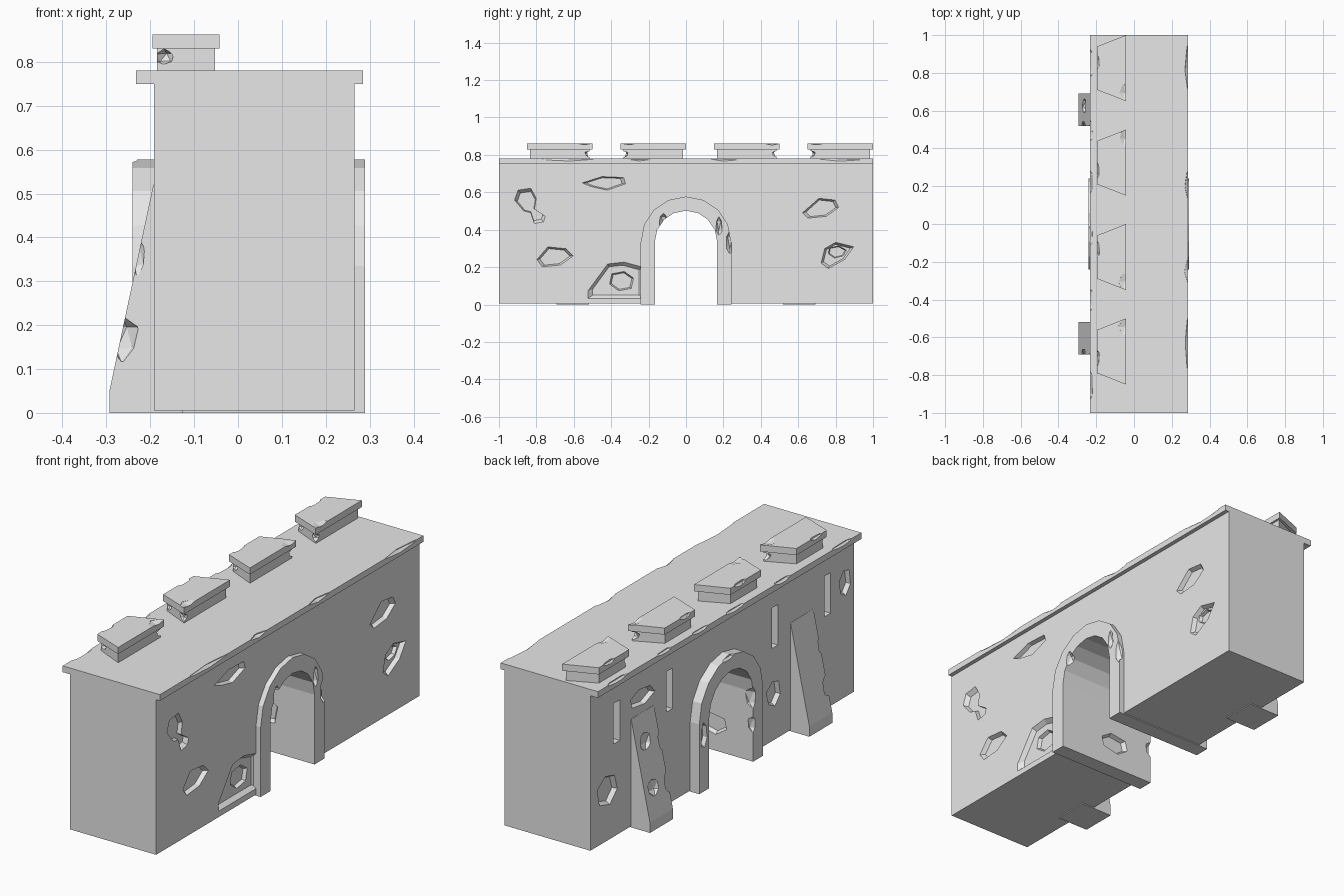
import bpy, bmesh, math, random
from mathutils import Vector

random.seed(4)
if "Cube" in bpy.data.objects:
    bpy.data.objects.remove(bpy.data.objects["Cube"])

stone = bpy.data.materials.new("grey stone")
stone.use_nodes = True
colour = (0.8, 0.8, 0.8, 1)
stone.diffuse_color = colour
stone.node_tree.nodes["Principled BSDF"].inputs["Base Color"].default_value = colour


def finish(name, bm):
    bmesh.ops.recalc_face_normals(bm, faces=bm.faces)
    mesh = bpy.data.meshes.new(name)
    bm.to_mesh(mesh)
    bm.free()
    mesh.materials.append(stone)
    obj = bpy.data.objects.new(name, mesh)
    bpy.context.collection.objects.link(obj)
    return obj


def prism(name, pts, axis, a, b, taper=1.0):
    """Extrude a 2D outline along an axis; the far end may shrink about its middle."""
    bm = bmesh.new()
    cu = sum(p[0] for p in pts) / len(pts)
    cv = sum(p[1] for p in pts) / len(pts)
    rings = []
    for at, s in ((a, 1.0), (b, taper)):
        ring = []
        for u, v in pts:
            co = [cu + (u - cu) * s, cv + (v - cv) * s]
            co.insert("xyz".index(axis), at)
            ring.append(bm.verts.new(co))
        rings.append(ring)
    near, far = rings
    bm.faces.new(near)
    bm.faces.new(far)
    for i in range(len(pts)):
        j = (i + 1) % len(pts)
        bm.faces.new((near[i], near[j], far[j], far[i]))
    return finish(name, bm)


def box(name, x, y, z):
    return prism(name, [(x[0], y[0]), (x[1], y[0]), (x[1], y[1]), (x[0], y[1])], "z", *z)


def chip(at, size):
    """Rough faceted cutter that knocks a corner off an edge."""
    bm = bmesh.new()
    bmesh.ops.create_icosphere(bm, subdivisions=1, radius=1)
    for v in bm.verts:
        v.co = Vector(at) + v.co * random.uniform(0.8, 1.1) * Vector(size)
    return finish("chip_cutter", bm)


def carve(obj, cutters):
    """Cut every cutter out of the object, then discard the cutters."""
    for c in cutters:
        c.hide_render = True
        mod = obj.modifiers.new("cut", "BOOLEAN")
        mod.operation, mod.solver, mod.object = "DIFFERENCE", "EXACT", c
    deps = bpy.context.evaluated_depsgraph_get()
    mesh = bpy.data.meshes.new_from_object(obj.evaluated_get(deps))
    obj.modifiers.clear()
    obj.data = mesh
    for c in cutters:
        bpy.data.objects.remove(c)


def arch(r, foot, centre=0.335, n=8):
    """Outline of a round-headed opening, from the -y foot to the +y foot."""
    curve = [(-r * math.cos(math.pi * i / n), centre + r * math.sin(math.pi * i / n))
             for i in range(n + 1)]
    return [(-r, foot)] + curve + [(r, foot)]


def blob(u, v, ru, rv, n=6, turn=0.3):
    """Irregular stone outline."""
    out = []
    for i in range(n):
        t = turn + math.tau * i / n
        k = random.uniform(0.85, 1.1)
        out.append((u + ru * k * math.cos(t), v + rv * k * math.sin(t)))
    return out


def dent(pts, axis, surface, inward, depth=0.02):
    """Tapered recess cutter; inward is the sign of the cutting direction."""
    return prism("dent_cutter", pts, axis, surface - inward * 0.004,
                 surface + inward * depth, 0.8)


# Wall with an arched passage
FRONT, BACK = 0.265, -0.192
wall = prism("wall", [(-1, 0.005)] + arch(0.2, 0.005) + [(1, 0.005), (1, 0.752), (-1, 0.752)],
             "x", BACK, FRONT)

# Missing stones on the plain side
hollows = [
    [(-.9, .615), (-.83, .625), (-.8, .57), (-.81, .51), (-.75, .47), (-.76, .44),
     (-.81, .43), (-.83, .49), (-.87, .5), (-.92, .56)],
    [(-.56, .65), (-.45, .685), (-.33, .68), (-.32, .645), (-.42, .61), (-.51, .63)],
    [(-.8, .24), (-.74, .31), (-.64, .3), (-.6, .26), (-.67, .21), (-.77, .2)],
    [(-.53, .07), (-.42, .22), (-.33, .23), (-.22, .2), (-.22, .03), (-.53, .03)],
    [(.62, .49), (.71, .57), (.8, .56), (.82, .52), (.75, .47), (.65, .46)],
    [(.72, .22), (.74, .3), (.8, .335), (.9, .31), (.85, .24), (.76, .19)],
]
cuts = [dent(h, "x", FRONT, -1) for h in hollows]
cuts.append(dent(blob(-.345, .125, .08, .065), "x", FRONT - .016, -1))
cuts.append(dent(blob(.805, .28, .055, .035), "x", FRONT - .016, -1))

# Missing stones and arrow slits on the buttress side
for y, z, ry, rz in ((.61, .6, .1, .045), (.87, .25, .08, .08),
                     (-.39, .23, .055, .07), (-.93, .556, .045, .07)):
    cuts.append(dent(blob(y, z, ry, rz), "x", BACK, 1))
for y in (-.8, -.4, .4, .8):
    cuts.append(box("slit_cutter", (BACK - .01, BACK + .04), (y - .023, y + .023), (.45, .645)))
carve(wall, cuts)

# Arch lining, standing proud of both sides
outer, inner = arch(0.242, 0), arch(0.167, 0)
lining = prism("arch_lining", outer + inner[::-1], "x", -0.24, 0.29)
cuts = [chip(at, size) for at, size in (
    ((.295, -.12, .45), (.04, .025, .05)),
    ((.295, .235, .33), (.03, .025, .08)),
    ((.295, .175, .42), (.03, .02, .06)),
    ((-.245, -.165, .3), (.05, .025, .06)),
    ((-.245, -.165, .18), (.04, .02, .05)),
    ((-.245, .03, .58), (.025, .08, .03)),
)]
cuts.append(dent(blob(0, .2, .1, .08), "y", .167, 1))
cuts.append(dent(blob(-.02, .13, .09, .05), "y", -.167, -1))
cuts.append(dent(blob(.205, .27, .025, .07), "x", -.24, 1))
carve(lining, cuts)

# Sloping buttresses
slope = [(-.125, 0), (-.293, 0), (-.293, .05), (-.193, .52), (-.125, .52)]
for side, y in (("left", .605), ("right", -.605)):
    buttress = prism(side + "_buttress", [(x, z) for x, z in slope], "y", y - .087, y + .087)
    cuts = [chip((-.265, y - .085, .17), (.04, .03, .055)),
            chip((-.23, y - .09, .36), (.02, .018, .05))]
    if y > 0:
        cuts += [chip((-.27, y + .02, .19), (.025, .045, .05)),
                 chip((-.222, y + .02, .4), (.022, .045, .05))]
    carve(buttress, cuts)

# Walkway slab with worn edges
slab = box("walkway_slab", (-.232, .285), (-1, 1), (.75, .78))
worn = [(.29, y, length) for y, length in ((.82, .15), (.2, .09), (-.62, .17), (-.25, .07))]
worn += [(-.238, y, length) for y, length in ((.85, .1), (.5, .08), (.22, .09), (-.05, .1),
                                              (-.4, .08), (-.85, .11))]
carve(slab, [chip((x, y, .786), (.024, length, .022)) for x, y, length in worn])

# Battlements: tapered block with an overhanging cap
for i, y in enumerate((-.675, -.175, .325, .825)):
    block = prism(f"battlement_block_{i + 1}",
                  [(-.185, y - .1), (-.052, y - .16), (-.052, y + .16), (-.185, y + .1)],
                  "z", .775, .832)
    end = 1 if i % 2 == 0 else -1
    carve(block, [chip((-.06, y + end * .16, .805), (.03, .03, .02)),
                  chip((-.17, y - .11, .81), (.025, .025, .02))])
    cap = prism(f"battlement_cap_{i + 1}",
                [(-.195, y - .115), (-.042, y - .175), (-.042, y + .175), (-.195, y + .115)],
                "z", .83, .862)
    carve(cap, [chip((-.05, y + end * .13, .87), (.035, .06, .02)),
                chip((-.2, y - end * .04, .866), (.02, .06, .024))])
